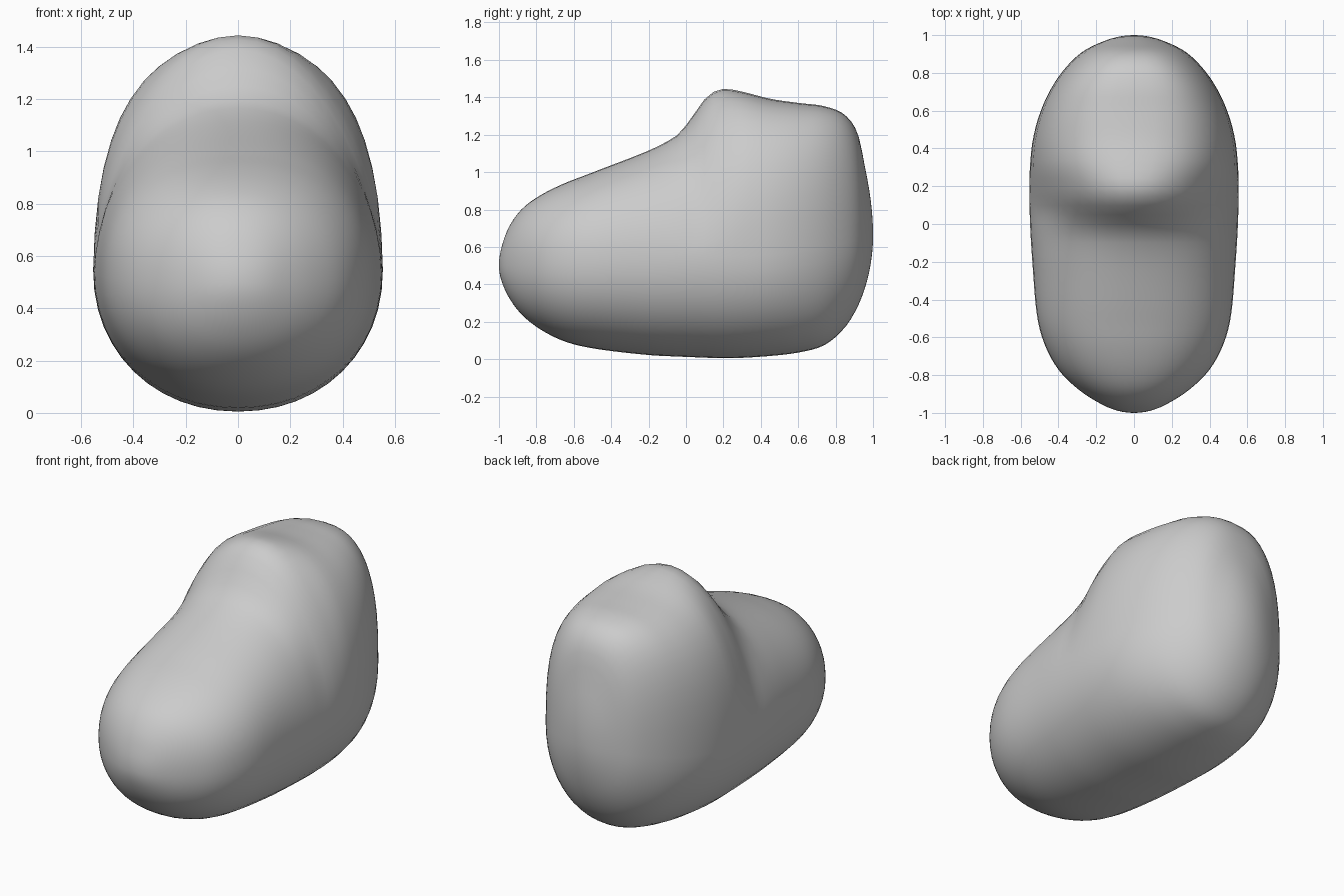
import bpy, bmesh, math

if "Cube" in bpy.data.objects:
    bpy.data.objects.remove(bpy.data.objects["Cube"])

# Stations along the length: y, top z, bottom z, half width, upper roundness
KEYS = [
    (-1.00, 0.50, 0.50, 0.00, 2.1), (-0.98, 0.62, 0.40, 0.115, 2.1),
    (-0.95, 0.70, 0.335, 0.18, 2.1), (-0.88, 0.80, 0.24, 0.29, 2.15),
    (-0.78, 0.875, 0.16, 0.395, 2.2), (-0.65, 0.94, 0.095, 0.47, 2.25),
    (-0.50, 0.998, 0.058, 0.513, 2.25), (-0.20, 1.115, 0.022, 0.54, 2.1),
    (-0.05, 1.195, 0.014, 0.55, 1.9), (0.00, 1.25, 0.012, 0.552, 1.75),
    (0.05, 1.32, 0.01, 0.554, 1.6), (0.10, 1.39, 0.008, 0.555, 1.6),
    (0.15, 1.43, 0.006, 0.556, 1.75), (0.21, 1.445, 0.005, 0.556, 1.95),
    (0.30, 1.43, 0.007, 0.553, 2.3), (0.45, 1.392, 0.017, 0.537, 2.6),
    (0.60, 1.37, 0.035, 0.495, 2.75), (0.74, 1.352, 0.075, 0.427, 2.75),
    (0.85, 1.305, 0.17, 0.343, 2.6), (0.92, 1.20, 0.285, 0.262, 2.4),
    (0.96, 1.01, 0.39, 0.18, 2.2), (1.00, 0.66, 0.66, 0.00, 2.1)]
T = [math.acos(-k[0]) for k in KEYS]


def slope(i, c):
    a, b = max(i - 1, 0), min(i + 1, len(T) - 1)
    return (KEYS[b][c] - KEYS[a][c]) / (T[b] - T[a])


def sample(t, c):
    # Smooth Hermite interpolation of one column
    i = 0
    while i < len(T) - 2 and T[i + 1] < t:
        i += 1
    h = T[i + 1] - T[i]
    s = (t - T[i]) / h
    return ((2*s**3 - 3*s*s + 1) * KEYS[i][c] + (s**3 - 2*s*s + s) * h * slope(i, c)
            + (3*s*s - 2*s**3) * KEYS[i + 1][c] + (s**3 - s*s) * h * slope(i + 1, c))


def spow(v, p):
    return math.copysign(abs(v) ** p, v) if abs(v) > 1e-9 else 0.0


# Boot body: rounded cross-sections lofted from toe to heel
STATIONS, SIDES = 64, 48
bm = bmesh.new()
rings = []
for j in range(1, STATIONS):
    t = math.pi * j / STATIONS
    y = -math.cos(t)
    top, bot, w, n = (sample(t, c) for c in range(1, 5))
    mid = 0.5 + 0.04 * (y + 1) if y < 0.25 else 0.55 + 0.11 * ((y - 0.25) / 0.75) ** 2
    ring = []
    for k in range(SIDES):
        a = 2 * math.pi * k / SIDES
        s = math.sin(a)
        ex, ez, reach = (max(n, 2), n, top - mid) if s >= 0 else (2.1, 2.1, mid - bot)
        ring.append(bm.verts.new((w * spow(math.cos(a), 2 / ex), y,
                                  mid + reach * spow(s, 2 / ez))))
    rings.append(ring)

for a, b in zip(rings, rings[1:]):
    for k in range(SIDES):
        m = (k + 1) % SIDES
        bm.faces.new((a[k], a[m], b[m], b[k]))

# Close the toe and heel
for ring, pole in ((rings[0], (0, -1, 0.5)), (rings[-1], (0, 1, 0.66))):
    p = bm.verts.new(pole)
    for k in range(SIDES):
        bm.faces.new((ring[k], ring[(k + 1) % SIDES], p))

# Gentle relaxing of the side surface, keeping the outline
inner = [v for r in rings[3:-3] for v in r]
for _ in range(2):
    bmesh.ops.smooth_vert(bm, verts=inner, factor=0.4, use_axis_x=True,
                          use_axis_y=False, use_axis_z=False)
bmesh.ops.recalc_face_normals(bm, faces=bm.faces)
mesh = bpy.data.meshes.new("boot_body")
bm.to_mesh(mesh)
bm.free()
for poly in mesh.polygons:
    poly.use_smooth = True
boot = bpy.data.objects.new("boot_body", mesh)
bpy.context.collection.objects.link(boot)
